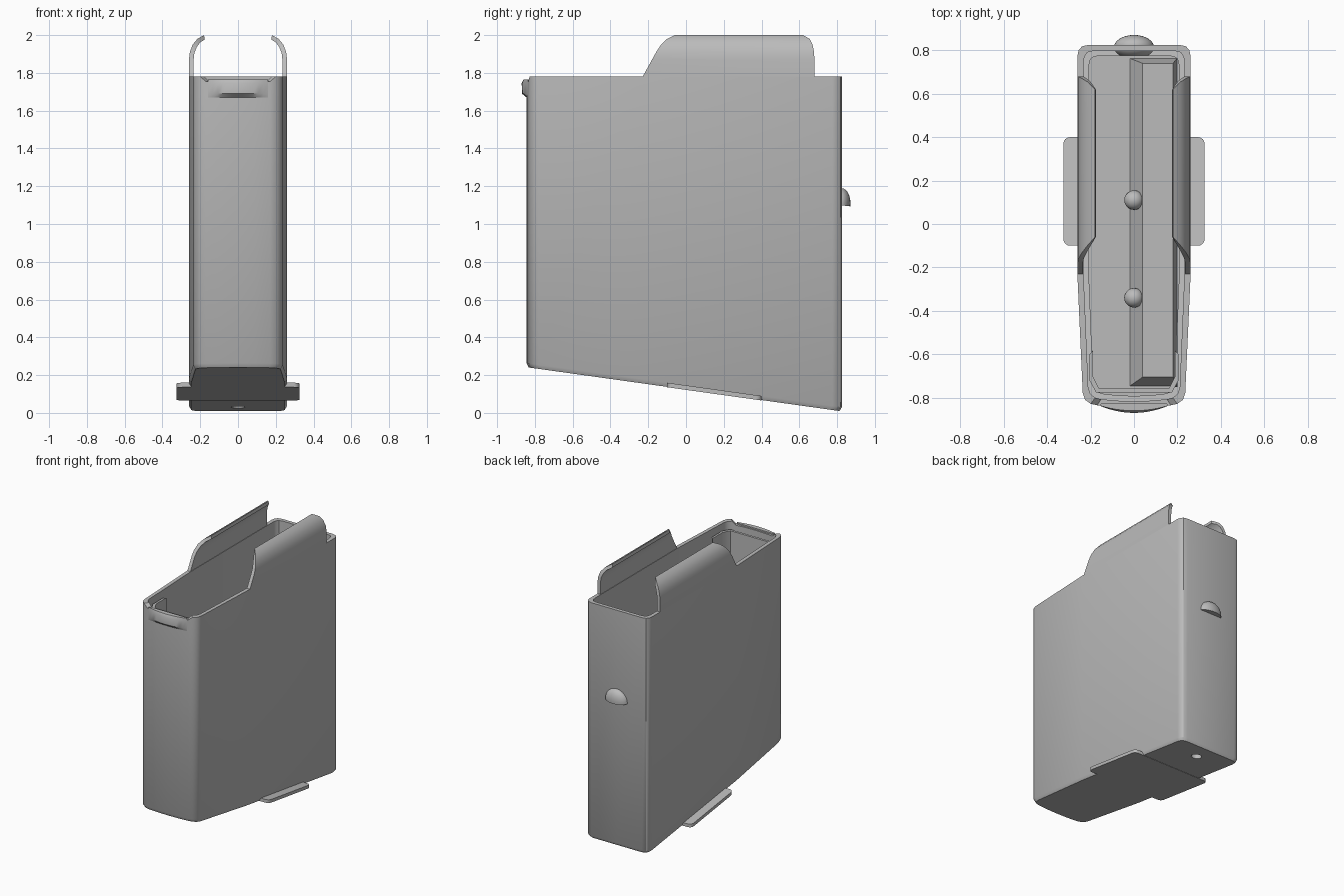
import bpy, bmesh, math
from mathutils import Matrix

if "Cube" in bpy.data.objects:
    bpy.data.objects.remove(bpy.data.objects["Cube"], do_unlink=True)

steel = bpy.data.materials.new("grey steel")
steel.use_nodes = True
steel.diffuse_color = (0.5, 0.5, 0.5, 1)
steel.node_tree.nodes["Principled BSDF"].inputs["Base Color"].default_value = (0.5, 0.5, 0.5, 1)
parts = []


def finish(name, bm):
    bmesh.ops.recalc_face_normals(bm, faces=bm.faces[:])
    mesh = bpy.data.meshes.new(name)
    bm.to_mesh(mesh)
    bm.free()
    mesh.materials.append(steel)
    ob = bpy.data.objects.new(name, mesh)
    bpy.context.collection.objects.link(ob)
    parts.append(ob)
    return ob


def loft(name, rings):
    """Skin equal-length closed rings and cap both ends."""
    bm = bmesh.new()
    rows = [[bm.verts.new(p) for p in ring] for ring in rings]
    n = len(rows[0])
    for a, b in zip(rows, rows[1:]):
        for i in range(n):
            j = (i + 1) % n
            bm.faces.new((a[i], a[j], b[j], b[i]))
    bm.faces.new(rows[0])
    bm.faces.new(rows[-1])
    return finish(name, bm)


def floor_z(y):
    return 0.24 - 0.14 * (y + 0.83)


# Plan outline of the case, half of it mirrored
half = [(0, -.845), (.09, -.842), (.17, -.835), (.2, -.828), (.225, -.81), (.236, -.78),
        (.26, -.25), (.26, .775), (.255, .8), (.24, .818), (.21, .825), (0, .825)]
outline = half + [(-x, y) for x, y in half[-2:0:-1]]


def inset(d):
    return [(x * (1 - d / .26), y * (1 - d / .835)) for x, y in outline]


def top_z(x, y):
    return 1.755 if y < -.78 and abs(x) < .175 else 1.78


def ring(d, height):
    return [(x, y, height(x, y)) for x, y in inset(d)]


# Hollow case with a sloping closed bottom and a shallow scoop in its front edge
case = loft("case", [
    ring(.012, lambda x, y: floor_z(y)),
    ring(0, lambda x, y: floor_z(y) + .022),
    ring(0, top_z),
    ring(.028, top_z),
    ring(.028, lambda x, y: floor_z(y) + .035)])

# Round hole in the floor
bm = bmesh.new()
bmesh.ops.create_cone(bm, cap_ends=True, segments=20, radius1=.036, radius2=.036, depth=.2,
                      matrix=Matrix.Translation((0, .67, floor_z(.67))))
cutter = finish("hole_cutter", bm)
parts.remove(cutter)
cutter.hide_render = True
cutter.hide_set(True)
cut = case.modifiers.new("hole", "BOOLEAN")
cut.object = cutter
cut.operation = "DIFFERENCE"
cut.solver = "EXACT"

# Curled feed lips: outer x, z, inner x, z, front y, back y
lip = [(.26, 1.77, .235, 1.77, -.235, .68), (.26, 1.87, .235, 1.87, -.18, .68),
       (.255, 1.91, .231, 1.905, -.158, .678), (.24, 1.95, .218, 1.938, -.132, .67),
       (.215, 1.98, .2, 1.962, -.1, .655), (.18, 2.0, .176, 1.976, -.06, .62)]
for side, s in (("left", 1), ("right", -1)):
    loft(side + "_feed_lip", [
        [(s * xo, f, zo), (s * xo, b, zo), (s * xi, b, zi), (s * xi, f, zi)]
        for xo, zo, xi, zi, f, b in lip])

# Bowed catch ledge on the upper front
arc = [(-.16 + .32 * i / 12) for i in range(13)]


def bow(depth, z):
    front = [(x, -.836 - depth * (1 - (x / .16) ** 2), z) for x in arc]
    return front + [(.15, -.825, z), (-.15, -.825, z)]


loft("catch_ledge", [bow(.008, 1.67), bow(.032, 1.69), bow(.034, 1.745), bow(.024, 1.765)])

# Half-dome stop on the back
bm = bmesh.new()
bmesh.ops.create_uvsphere(bm, u_segments=28, v_segments=16, radius=1)
bmesh.ops.bisect_plane(bm, geom=bm.verts[:] + bm.edges[:] + bm.faces[:],
                       plane_co=(0, 0, 0), plane_no=(0, 0, 1), clear_inner=True)
bmesh.ops.holes_fill(bm, edges=[e for e in bm.edges if e.is_boundary])
bmesh.ops.transform(bm, verts=bm.verts[:], matrix=Matrix.Translation((0, .815, 1.1))
                    @ Matrix.Rotation(-.12, 4, "X") @ Matrix.Diagonal((.092, .055, .09, 1)))
finish("back_stop", bm)

# Base plate flanges with rounded corners, following the slope
plan = []
for cx, cy, start in ((.295, .37, 0), (-.295, .37, 90), (-.295, -.07, 180), (.295, -.07, 270)):
    for k in range(5):
        a = math.radians(start + k * 22.5)
        plan.append((cx + .03 * math.cos(a), cy + .03 * math.sin(a)))
loft("base_flange", [[(x, y, floor_z(y) + h) for x, y in plan] for h in (-.002, .022)])

# Liner inside the front wall
wall = [(.205, -.6), (.205, -.72), (.175, -.775)]
wall += [(-x, y) for x, y in reversed(wall)]
loft("front_liner", [
    [(x, y, .3), (x, y, 1.73), (x * .92, y + .018, 1.73), (x * .92, y + .018, .3)]
    for x, y in wall])

# Follower plate with a raised ridge on one side
loft("follower_plate", [ring(.05, lambda x, y: z) for z in (1.2, 1.23)])


def rect(x0, x1, y0, y1, z):
    return [(x0, y0, z), (x1, y0, z), (x1, y1, z), (x0, y1, z)]


loft("follower_ridge", [rect(-.025, .2, -.75, .765, 1.22), rect(.04, .18, -.705, .74, 1.32)])

# Rivets on the follower
for name, y in (("back_rivet", .11), ("front_rivet", -.34)):
    bm = bmesh.new()
    bmesh.ops.create_uvsphere(bm, u_segments=20, v_segments=12, radius=.045,
                              matrix=Matrix.Translation((0, y, 1.29)))
    finish(name, bm)

bpy.ops.object.select_all(action="DESELECT")
for ob in parts:
    ob.select_set(True)
bpy.context.view_layer.objects.active = case
bpy.ops.object.shade_smooth_by_angle(angle=math.radians(35))
